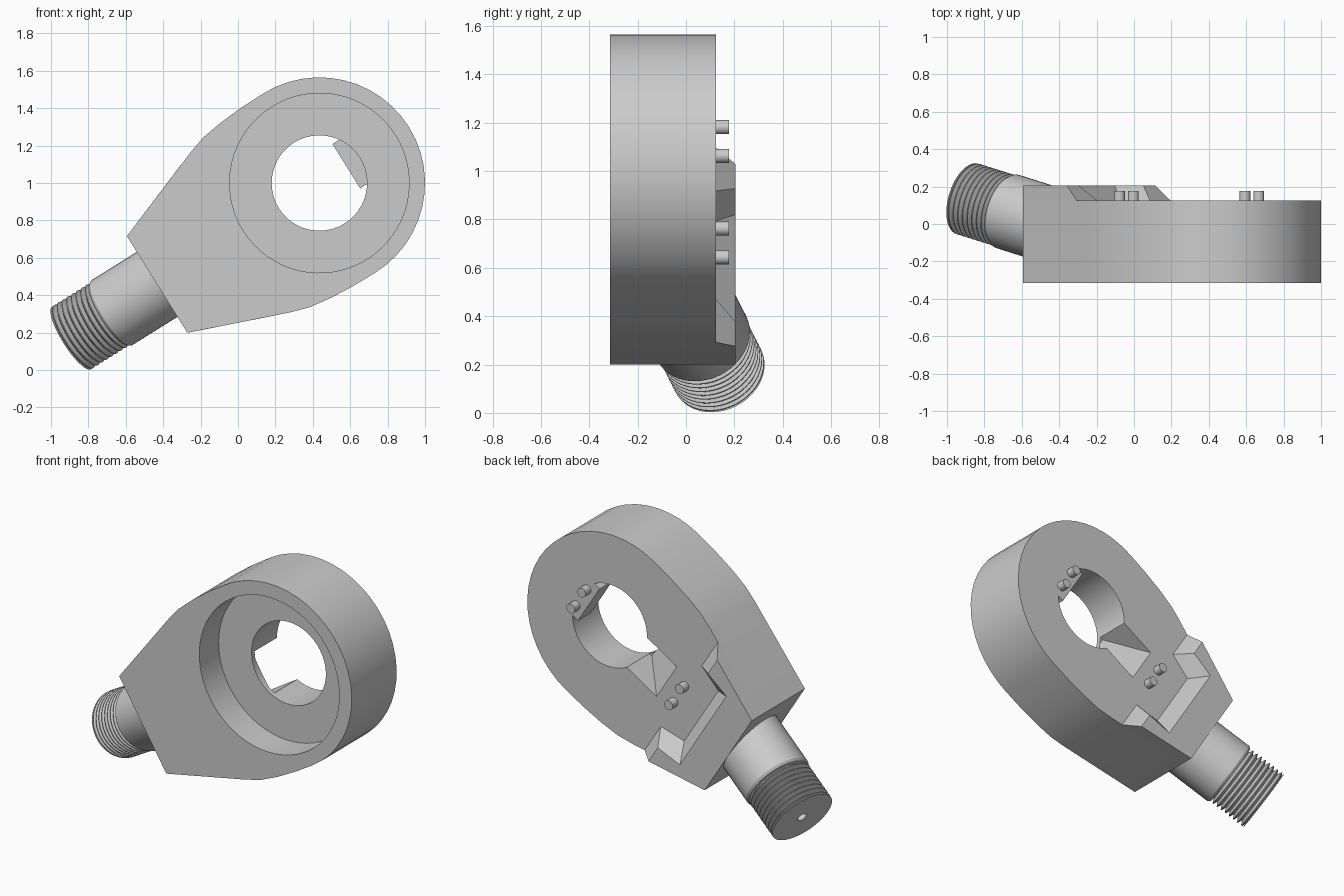
import bpy, bmesh, math
from mathutils import Matrix, Vector

if "Cube" in bpy.data.objects:
    bpy.data.objects.remove(bpy.data.objects["Cube"])

# Part frame: local x runs from the stem to the ring, y is depth, z is across
FRAME = Matrix.Translation((0.435, 0, 1.0)) @ Matrix.Rotation(math.radians(-32), 4, 'Y')
grey = bpy.data.materials.new("grey_metal")
grey.diffuse_color = (0.6, 0.6, 0.6, 1)
grey.use_nodes = True
grey.node_tree.nodes["Principled BSDF"].inputs["Base Color"].default_value = grey.diffuse_color


def finish(name, bm, matrix=FRAME, smooth=True):
    bmesh.ops.recalc_face_normals(bm, faces=bm.faces)
    me = bpy.data.meshes.new(name)
    bm.to_mesh(me)
    bm.free()
    me.materials.append(grey)
    ob = bpy.data.objects.new(name, me)
    bpy.context.collection.objects.link(ob)
    ob.matrix_world = matrix
    if smooth:
        shade(ob)
    return ob


def shade(ob):
    bpy.ops.object.select_all(action='DESELECT')
    ob.select_set(True)
    bpy.context.view_layer.objects.active = ob
    bpy.ops.object.shade_smooth_by_angle(angle=math.radians(30))


def loft(name, lower, upper, smooth=True):
    """Solid between two matching loops of points."""
    bm = bmesh.new()
    a = [bm.verts.new(p) for p in lower]
    b = [bm.verts.new(p) for p in upper]
    n = len(a)
    for i in range(n):
        bm.faces.new((a[i], a[(i + 1) % n], b[(i + 1) % n], b[i]))
    bm.faces.new(a)
    bm.faces.new(b)
    return finish(name, bm, smooth=smooth)


def prism(name, pts, y0, y1, smooth=True):
    return loft(name, [(u, y0, v) for u, v in pts], [(u, y1, v) for u, v in pts], smooth)


def circle(r, n, u=0, v=0):
    return [(u + r * math.cos(2 * math.pi * i / n), v + r * math.sin(2 * math.pi * i / n))
            for i in range(n)]


def cut(ob, cutter):
    m = ob.modifiers.new("cut", 'BOOLEAN')
    m.operation, m.solver, m.object = 'DIFFERENCE', 'EXACT', cutter
    bpy.context.view_layer.objects.active = ob
    bpy.ops.object.modifier_apply(modifier=m.name)
    bpy.data.objects.remove(cutter)


# Housing: rounded head tapering to a flat end
R = 0.565
side = [(-1.023, 0.305), (-0.5, 0.503), (-0.4, 0.535), (-0.28, 0.553), (-0.14, 0.563)]
arc = [(R * math.sin(math.pi * i / 24), R * math.cos(math.pi * i / 24)) for i in range(25)]
outline = side + arc + [(u, -v) for u, v in reversed(side)]
housing = prism("housing", outline, -0.315, 0.125, False)

# Counterbore and through hole
cut(housing, prism("bore_cutter", circle(0.48, 64), -0.5, -0.125, False))
cut(housing, prism("hole_cutter", circle(0.255, 48), -0.3, 0.3, False))

# Ramped slot leading out of the hole
ramp = [(-0.535, 0.2), (-0.24, -0.095), (-0.1, -0.095), (-0.1, 0.2)]
cut(housing, loft("slot_cutter", [(u, y, -0.13) for u, y in ramp],
                  [(u, y, 0.13) for u, y in ramp], False))
shade(housing)


# Raised U-shaped collar with bevelled inner walls
def mirrored(half):
    return half + [(u, -v) for u, v in reversed(half)]


base = mirrored([(-1.023, 0.305), (-0.578, 0.474), (-0.578, 0.265), (-0.74, 0.22)])
top = mirrored([(-1.023, 0.305), (-0.657, 0.444), (-0.657, 0.325), (-0.82, 0.30)])
# order each loop: outer edge, arm tip, recess, other arm
loft("raised_collar", [(u, 0.125, v) for u, v in base], [(u, 0.205, v) for u, v in top], False)

# Small block inside the hole, opposite the slot
prism("hole_block", [(0.17, -0.14), (0.17, 0.14), (0.225, 0.14), (0.27, 0.1),
                     (0.27, -0.1), (0.225, -0.14)], 0.0, 0.125, False)

# Two pairs of contact pins
for where, u in (("slot", -0.561), ("block", 0.23)):
    for tag, v in (("upper", 0.07), ("lower", -0.07)):
        prism(f"{where}_pin_{tag}", circle(0.029, 20, u, v), 0.12, 0.177)

# Threaded stem: lathe profile of (distance along the axis, radius)
profile = [(-0.12, 0), (-0.12, 0.205), (0.295, 0.205), (0.31, 0.195), (0.31, 0.172)]
threads, start, end = 8, 0.315, 0.559
pitch = (end - start) / threads
for i in range(threads):
    s = start + i * pitch
    profile += [(s, 0.172), (s + pitch * 0.45, 0.198), (s + pitch * 0.6, 0.198)]
profile += [(end - 0.004, 0.18), (end, 0.197), (end, 0.03), (end - 0.06, 0.03), (end - 0.06, 0)]
bm = bmesh.new()
verts = [bm.verts.new((r, 0, s)) for s, r in profile]
edges = [bm.edges.new(p) for p in zip(verts, verts[1:])]
bmesh.ops.spin(bm, geom=verts + edges, cent=(0, 0, 0), axis=(0, 0, 1),
               angle=2 * math.pi, steps=48, use_duplicate=False)
bmesh.ops.remove_doubles(bm, verts=bm.verts, dist=0.0005)
tilt = math.radians(15)
direction = Vector((-math.cos(tilt), math.sin(tilt), 0))
place = Matrix.Translation((-1.023, -0.01, 0)) @ direction.to_track_quat('Z', 'Y').to_matrix().to_4x4()
finish("threaded_stem", bm, FRAME @ place)
